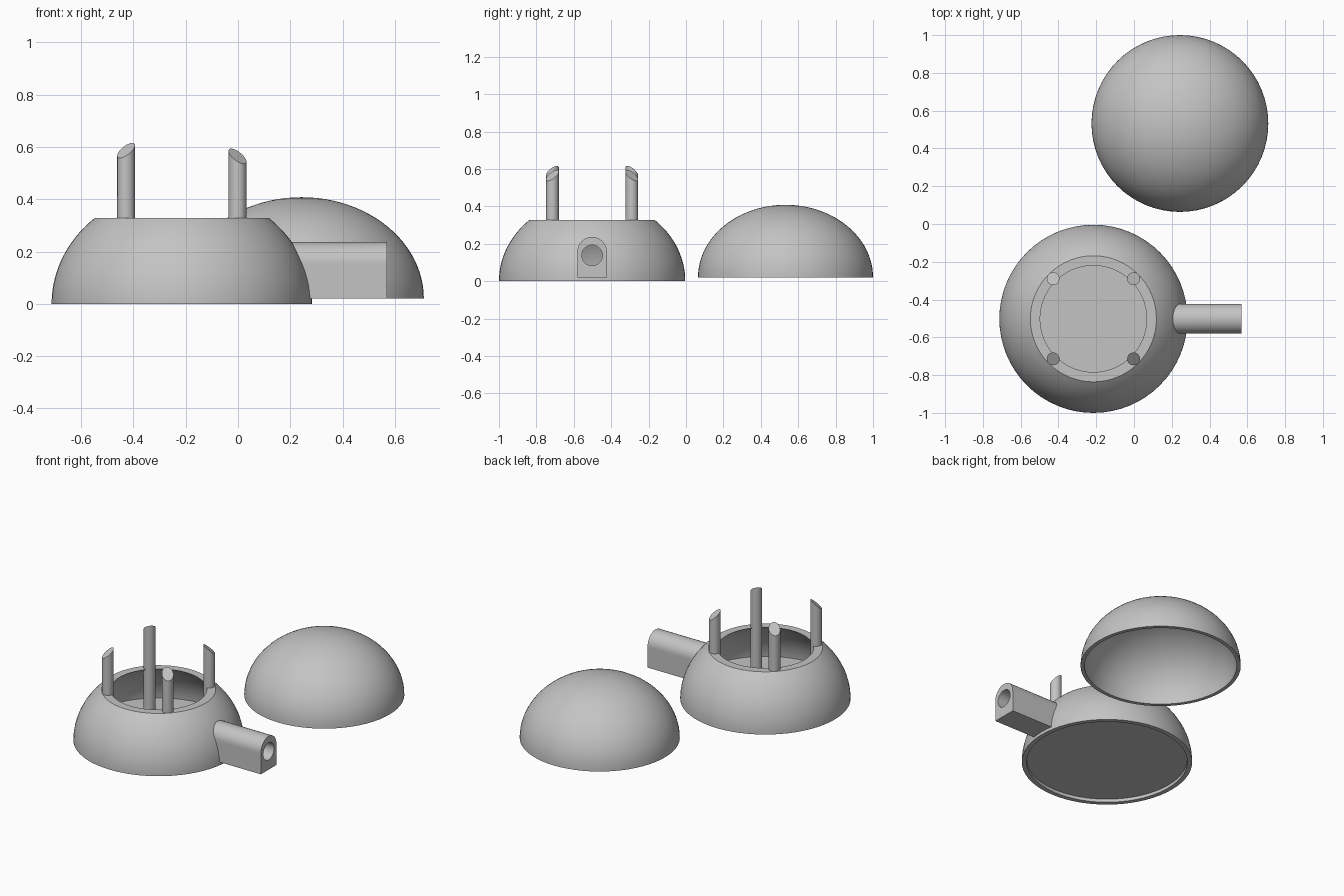
import bpy, bmesh
from math import sin, cos, pi, sqrt, hypot, radians

if "Cube" in bpy.data.objects:
    bpy.data.objects.remove(bpy.data.objects["Cube"], do_unlink=True)

grey = bpy.data.materials.new("plain grey")
grey.use_nodes = True
GREY = (0.55, 0.55, 0.55, 1)
grey.diffuse_color = GREY
grey.node_tree.nodes["Principled BSDF"].inputs["Base Color"].default_value = GREY

BASE = (-0.215, -0.502)
LID = (0.243, 0.532)


def finish(name, bm, loc=(0, 0, 0)):
    """Turn a bmesh into a linked object with outward normals."""
    bmesh.ops.remove_doubles(bm, verts=bm.verts, dist=1e-5)
    bmesh.ops.recalc_face_normals(bm, faces=bm.faces)
    mesh = bpy.data.meshes.new(name)
    bm.to_mesh(mesh)
    bm.free()
    mesh.materials.append(grey)
    obj = bpy.data.objects.new(name, mesh)
    obj.location = loc
    bpy.context.collection.objects.link(obj)
    return obj


def smooth(obj):
    bpy.ops.object.select_all(action='DESELECT')
    obj.select_set(True)
    bpy.context.view_layer.objects.active = obj
    bpy.ops.object.shade_smooth_by_angle(angle=radians(30))


def lathe(name, profile, loc, steps=64):
    """Spin a closed (radius, height) profile around z."""
    bm = bmesh.new()
    verts = [bm.verts.new((r, 0, z)) for r, z in profile]
    edges = [bm.edges.new((verts[i - 1], verts[i])) for i in range(len(verts))]
    bmesh.ops.spin(bm, geom=verts + edges, cent=(0, 0, 0), axis=(0, 0, 1),
                   angle=2 * pi, steps=steps)
    bmesh.ops.remove_doubles(bm, verts=bm.verts, dist=1e-5)
    bmesh.ops.dissolve_degenerate(bm, edges=bm.edges, dist=1e-5)
    return finish(name, bm, loc)


def arc(radius, height, top, n=20):
    """Elliptic arc from the ground up to a given height."""
    end = math_asin(top / height)
    return [(radius * cos(end * i / n), height * sin(end * i / n)) for i in range(n + 1)]


def math_asin(v):
    from math import asin
    return asin(min(1, v))


# Base bowl: truncated dome shell, open at top and bottom
outer = arc(0.498, 0.442, 0.328)
inner = arc(0.47, 0.41, 0.328)
bowl = lathe("base_shell", outer + inner[::-1], (*BASE, 0))

# Floor plate, slightly recessed under the rim
floor = bmesh.new()
bmesh.ops.create_cone(floor, cap_ends=True, segments=64, radius1=0.4935,
                      radius2=0.4935, depth=0.035)
smooth(finish("floor_plate", floor, (*BASE, 0.0375)))

# Loose dome lid, hollow underneath
lid_out = arc(0.468, 0.388, 0.388, 24)
lid_in = arc(0.445, 0.366, 0.366, 24)
smooth(lathe("dome_lid", lid_out + lid_in[::-1], (*LID, 0.02)))

# Spout: arch-shaped tube whose inner end follows the bowl
HALF, ARCH_Z, BOTTOM, END = 0.079, 0.157, 0.02, 0.57
HOLE_R, HOLE_Z = 0.055, 0.138


def wall_x(y, z):
    r = 0.486 * sqrt(1 - (z / 0.43) ** 2)
    return BASE[0] + sqrt(r * r - y * y)


N = 48
rim = []
for i in range(N):
    a = 2 * pi * i / N
    c, s = cos(a), sin(a)
    if s >= 0:
        oy, oz = HALF * c, ARCH_Z + HALF * s
    else:
        k = min(HALF / max(abs(c), 1e-6), (ARCH_Z - BOTTOM) / -s)
        oy, oz = k * c, ARCH_Z + k * s
    rim.append(((oy, oz), (HOLE_R * c, HOLE_Z + HOLE_R * s)))
# Pull the nearest points onto the two lower corners
for side in (-1, 1):
    corner = (side * HALF, BOTTOM)
    near = min(range(N), key=lambda i: hypot(rim[i][0][0] - corner[0],
                                             rim[i][0][1] - corner[1]))
    rim[near] = (corner, rim[near][1])
bm = bmesh.new()
rings = []
for o, h in rim:
    rings.append([bm.verts.new((x, y, z)) for x, y, z in (
        (wall_x(*o), *o), (END, *o), (END, *h), (wall_x(*h), *h))])
for i in range(N):
    a, b = rings[i - 1], rings[i]
    for j in range(4):
        bm.faces.new((a[j - 1], a[j], b[j], b[j - 1]))
smooth(finish("spout", bm, (0, BASE[1], 0)))

# Bore the spout hole through the bowl wall
bm = bmesh.new()
bmesh.ops.create_cone(bm, cap_ends=True, segments=N, radius1=HOLE_R,
                      radius2=HOLE_R, depth=0.3)
cutter = finish("bore_cutter", bm, (0.2, BASE[1], HOLE_Z))
cutter.rotation_euler = (0, pi / 2, 0)
cutter.hide_render = True
bore = bowl.modifiers.new("bore", 'BOOLEAN')
bore.operation = 'DIFFERENCE'
bore.solver = 'EXACT'
bore.object = cutter
bpy.context.view_layer.update()
bpy.context.view_layer.objects.active = bowl
bpy.ops.object.modifier_apply(modifier="bore")
bpy.data.objects.remove(cutter, do_unlink=True)
smooth(bowl)

# Four posts with tops cut on a slant, falling away from the centre
for sx, side, top in ((-1, "right", 0.587), (1, "left", 0.565)):
    for sy, end in ((-1, "front"), (1, "back")):
        bm = bmesh.new()
        bmesh.ops.create_cone(bm, cap_ends=True, segments=32, radius1=0.034,
                              radius2=0.034, depth=1)
        for v in bm.verts:
            outward = (v.co.x * sx + v.co.y * sy) / sqrt(2)
            v.co.z = top - 0.85 * outward if v.co.z > 0 else 0.04
        smooth(finish(f"{end}_{side}_post", bm,
                      (BASE[0] + 0.213 * sx, BASE[1] + 0.212 * sy, 0)))
